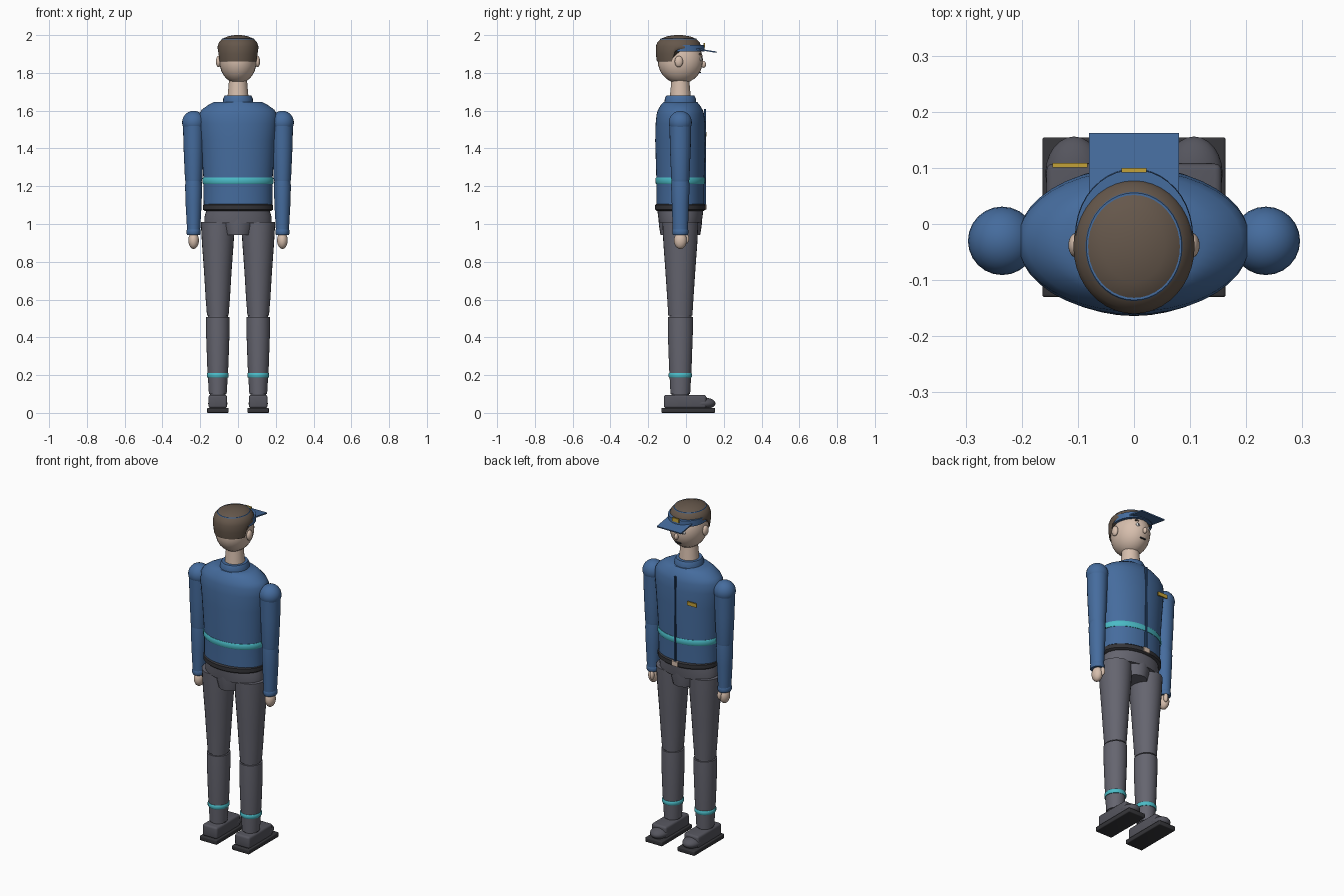
import bpy, bmesh, math
from mathutils import Matrix

cube = bpy.data.objects.get("Cube")
if cube:
    bpy.data.objects.remove(cube, do_unlink=True)


def material(name, rgb):
    m = bpy.data.materials.new(name)
    m.use_nodes = True
    m.diffuse_color = (*rgb, 1)
    m.node_tree.nodes["Principled BSDF"].inputs["Base Color"].default_value = (*rgb, 1)
    return m


BLUE = material("uniform_blue", (0.06, 0.15, 0.34))
GREY = material("trouser_grey", (0.13, 0.13, 0.16))
SHOE = material("shoe_grey", (0.09, 0.09, 0.11))
DARK = material("dark_rubber", (0.035, 0.035, 0.04))
TEAL = material("reflective_teal", (0.07, 0.5, 0.57))
SKIN = material("skin", (0.68, 0.52, 0.42))
HAIR = material("brown_hair", (0.13, 0.095, 0.07))
GOLD = material("gold", (0.55, 0.36, 0.04))
NAVY = material("zip_navy", (0.02, 0.06, 0.15))
WHITE = material("eye_white", (0.8, 0.8, 0.8))

CY = -0.03  # depth of the body's axis
SIDES = (("right", -1), ("left", 1))


def finish(name, bm, mat, angle=45):
    bmesh.ops.recalc_face_normals(bm, faces=bm.faces)
    mesh = bpy.data.meshes.new(name)
    bm.to_mesh(mesh)
    bm.free()
    mesh.materials.append(mat)
    ob = bpy.data.objects.new(name, mesh)
    bpy.context.collection.objects.link(ob)
    bpy.ops.object.select_all(action="DESELECT")
    ob.select_set(True)
    bpy.context.view_layer.objects.active = ob
    bpy.ops.object.shade_smooth_by_angle(angle=math.radians(angle))
    return ob


def loft(name, mat, rings, x=0, y=CY, n=28):
    """Stack elliptical rings given as (z, half width, half depth)."""
    bm = bmesh.new()
    loops = []
    for z, rx, ry in rings:
        loops.append([bm.verts.new((x + rx * math.cos(i * math.tau / n),
                                    y + ry * math.sin(i * math.tau / n), z))
                      for i in range(n)])
    for a, b in zip(loops, loops[1:]):
        for i in range(n):
            j = (i + 1) % n
            bm.faces.new((a[i], a[j], b[j], b[i]))
    bm.faces.new(loops[0])
    bm.faces.new(loops[-1])
    return finish(name, bm, mat)


def ball(name, mat, pos, radii):
    bm = bmesh.new()
    bmesh.ops.create_uvsphere(bm, u_segments=24, v_segments=14, radius=1,
                              matrix=Matrix.Translation(pos) @ Matrix.Diagonal((*radii, 1)))
    return finish(name, bm, mat)


def box(name, mat, pos, size, tilt=0, bevel=0):
    bm = bmesh.new()
    bmesh.ops.create_cube(bm, size=1, matrix=Matrix.Translation(pos)
                          @ Matrix.Rotation(tilt, 4, "X") @ Matrix.Diagonal((*size, 1)))
    if bevel:
        bmesh.ops.bevel(bm, geom=bm.edges[:], offset=bevel, segments=3,
                        profile=0.5, affect="EDGES")
    return finish(name, bm, mat, 30)


# Jacket, collar and trims
loft("jacket", BLUE, [(1.09, .182, .126), (1.24, .183, .127), (1.44, .198, .133),
                      (1.53, .208, .131), (1.58, .207, .126), (1.605, .192, .118),
                      (1.63, .158, .103), (1.647, .125, .088)], n=40)
loft("collar", BLUE, [(1.64, .08, .084), (1.665, .078, .082), (1.68, .07, .074)])
loft("jacket_stripe", TEAL, [(1.213, .185, .129), (1.218, .188, .132),
                             (1.241, .188, .132), (1.246, .185, .129)], n=40)
loft("belt", DARK, [(1.07, .178, .126), (1.077, .186, .134),
                    (1.1, .186, .134), (1.107, .178, .126)], n=40)
box("belt_buckle", SKIN, (0, .104, 1.09), (.04, .01, .028))
box("zip", NAVY, (0, .101, 1.357), (.01, .011, .505))
box("name_plate", GOLD, (-.114, .105, 1.475), (.062, .008, .022))

# Pelvis
loft("pelvis", GREY, [(1.005, .178, .112), (1.04, .177, .118), (1.08, .165, .122)], n=40)
loft("crotch", GREY, [(.942, .078, .105), (.99, .092, .113), (1.03, .097, .116)])

# Neck and head
loft("neck", SKIN, [(1.66, .056, .056), (1.69, .054, .054), (1.73, .05, .05), (1.76, .048, .048)])
ball("head", SKIN, (0, CY, 1.865), (.099, .12, .122))
ball("nose", SKIN, (0, .092, 1.845), (.011, .014, .018))
box("mouth", DARK, (0, .0745, 1.803), (.036, .008, .006))
for side, s in SIDES:
    ball(side + "_ear", SKIN, (s * .103, -.038, 1.86), (.014, .022, .03))
    ball(side + "_eye", WHITE, (s * .036, .078, 1.873), (.014, .007, .011))
    ball(side + "_pupil", DARK, (s * .036, .083, 1.873), (.006, .004, .007))
    box(side + "_eyebrow", HAIR, (s * .036, .074, 1.899), (.034, .009, .007))

# Hair, longer at the nape than over the forehead
hair = loft("hair", HAIR, [(1.86, .103, .114), (1.90, .108, .12), (1.94, .108, .12),
                           (1.962, .101, .112), (1.98, .084, .094),
                           (1.993, .055, .063), (2.0, .018, .02)], y=-.04, n=40)
for v in hair.data.vertices:
    if v.co.z < 1.93:
        front = min(max((v.co.y + .075) / .02, 0), 1)
        v.co.z += front * (1.935 - v.co.z) * .85

# Cap band, crown piping, visor and badge
loft("cap_band", BLUE, [(1.913, .105, .119), (1.948, .104, .117)], y=-.02, n=40)
loft("cap_piping", BLUE, [(1.974, .088, .0985), (1.981, .085, .0955)], y=-.04, n=40)
box("cap_visor", BLUE, (0, .109, 1.918), (.16, .106, .007), tilt=-.16)
box("cap_badge", GOLD, (0, .096, 1.946), (.044, .008, .022))

for side, s in SIDES:
    # Arm and hand
    ax = s * .235
    ball(side + "_shoulder", BLUE, (ax, CY, 1.538), (.061, .061, .061))
    loft(side + "_upper_arm", BLUE, [(1.225, .043, .046), (1.24, .046, .048),
                                     (1.4, .053, .055), (1.55, .057, .058)], x=ax, n=24)
    loft(side + "_forearm", BLUE, [(.96, .034, .04), (1.1, .042, .045),
                                   (1.2, .045, .049), (1.245, .041, .045)], x=ax, n=24)
    loft(side + "_cuff", BLUE, [(.943, .034, .039), (.949, .037, .042),
                                (.967, .037, .042), (.973, .034, .039)], x=ax, n=24)
    ball(side + "_hand", SKIN, (ax, CY, .913), (.028, .034, .045))
    ball(side + "_thumb", SKIN, (ax - s * .012, .002, .922), (.012, .014, .026))

    # Leg
    lx = s * .107
    loft(side + "_thigh", GREY, [(.515, .057, .064), (.6, .064, .069), (.75, .073, .079),
                                 (.9, .084, .09), (1.01, .09, .095)], x=lx)
    loft(side + "_knee", GREY, [(.5, .053, .058), (.525, .053, .058)], x=lx)
    loft(side + "_shin", GREY, [(.1, .047, .052), (.25, .056, .06),
                                (.42, .062, .066), (.508, .062, .066)], x=lx)
    loft(side + "_ankle_stripe", TEAL, [(.187, .055, .059), (.191, .058, .062),
                                        (.207, .058, .062), (.211, .055, .059)], x=lx)
    loft(side + "_ankle", SHOE, [(.06, .042, .046), (.11, .042, .046)], x=lx)

    # Shoe
    box(side + "_shoe", SHOE, (lx, -.005, .06), (.098, .225, .07), bevel=.012)
    ball(side + "_shoe_toe", SHOE, (lx, .09, .05), (.051, .066, .032))
    box(side + "_sole", DARK, (lx, .012, .0135), (.113, .285, .027), bevel=.005)
